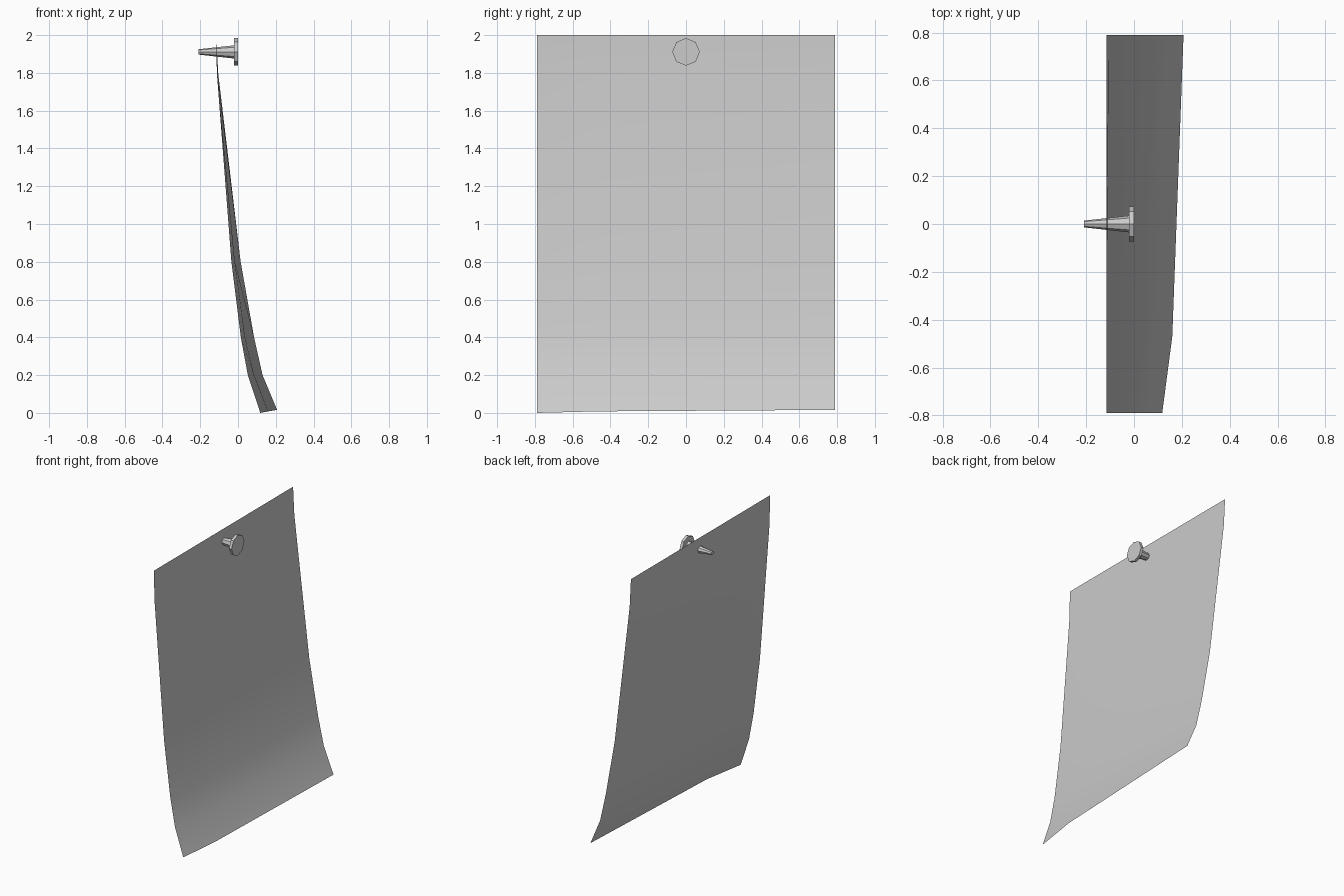
import bpy, bmesh, math
from mathutils import Matrix

if "Cube" in bpy.data.objects:
    bpy.data.objects.remove(bpy.data.objects["Cube"])


def finish(bm, name):
    mesh = bpy.data.meshes.new(name)
    bm.to_mesh(mesh)
    bm.free()
    obj = bpy.data.objects.new(name, mesh)
    bpy.context.collection.objects.link(obj)
    return obj


# Curling paper sheet: x offset of each height row along three columns
columns = [-0.79, -0.47, 0.79]
rows = [
    (2.0, (-0.115, -0.115, -0.115)),
    (1.8, (-0.112, -0.11, -0.105)),
    (0.8, (-0.035, -0.017, 0.014)),
    (0.4, (0.015, 0.037, 0.085)),
    (0.2, (0.052, 0.085, 0.13)),
    (0.0, (0.118, 0.16, 0.207)),
]
bm = bmesh.new()
grid = [[bm.verts.new((x, y, z if z else 0.008 * i))
         for i, (x, y) in enumerate(zip(xs, columns))] for z, xs in rows]
for upper, lower in zip(grid, grid[1:]):
    for i in range(len(columns) - 1):
        bm.faces.new((upper[i], lower[i], lower[i + 1], upper[i + 1]))
paper = finish(bm, "paper_sheet")
for p in paper.data.polygons:
    p.use_smooth = True


# Push pin: eight-sided cones lying along x
def x_cone(name, x0, x1, r0, r1, z=1.911):
    bm = bmesh.new()
    m = Matrix.Translation(((x0 + x1) / 2, 0, z)) @ Matrix.Rotation(math.pi / 2, 4, 'Y')
    bmesh.ops.create_cone(bm, cap_ends=True, segments=8, radius1=r0,
                          radius2=r1, depth=x1 - x0, matrix=m)
    return finish(bm, name)


x_cone("pin_head", -0.02, 0.0, 0.073, 0.073)
x_cone("pin_shaft", -0.21, -0.02, 0.014, 0.035)
